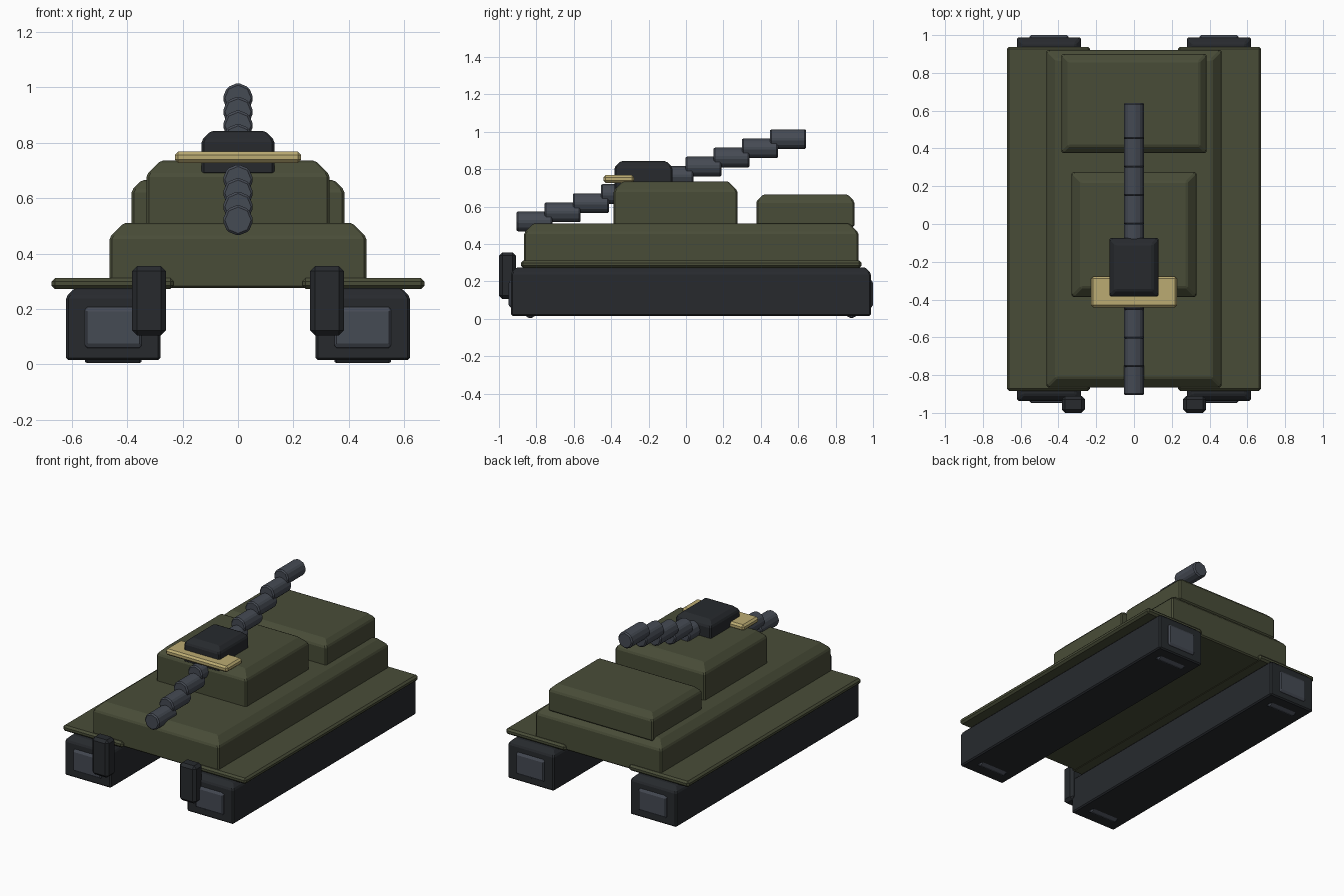
import bpy, bmesh
from math import cos, sin, pi

if "Cube" in bpy.data.objects:
    bpy.data.objects.remove(bpy.data.objects["Cube"])


def material(name, rgb):
    m = bpy.data.materials.new(name)
    m.diffuse_color = (*rgb, 1)
    m.use_nodes = True
    m.node_tree.nodes["Principled BSDF"].inputs["Base Color"].default_value = m.diffuse_color
    return m


GREEN = material("olive", (0.066, 0.073, 0.039))
BLACK = material("dark", (0.020, 0.023, 0.027))
STEEL = material("steel", (0.060, 0.069, 0.088))
TAN = material("tan", (0.50, 0.41, 0.17))


def finish(name, bm, mat, edge):
    bmesh.ops.recalc_face_normals(bm, faces=bm.faces)
    me = bpy.data.meshes.new(name)
    bm.to_mesh(me)
    bm.free()
    me.materials.append(mat)
    ob = bpy.data.objects.new(name, me)
    bpy.context.collection.objects.link(ob)
    b = ob.modifiers.new("edge_bevel", 'BEVEL')
    b.width, b.segments, b.limit_method = edge, 1, 'ANGLE'
    return ob


def box(name, lo, hi, mat, chamfer=0.0, edge=0.008):
    """Box between two corners, optionally with a chamfered top rim."""
    bm = bmesh.new()
    bmesh.ops.create_cube(bm, size=1)
    for v in bm.verts:
        v.co = [l + (c + 0.5) * (h - l) for c, l, h in zip(v.co, lo, hi)]
    if chamfer:
        rim = [e for e in bm.edges if all(abs(v.co.z - hi[2]) < 1e-5 for v in e.verts)]
        bmesh.ops.bevel(bm, geom=rim, offset=chamfer, segments=1, affect='EDGES')
    return finish(name, bm, mat, edge)


def prism(name, sides, r, length, center, axis, mat, edge):
    """Regular prism along x or y with a corner pointing up."""
    bm = bmesh.new()
    cx, cy, cz = center
    rings = []
    for s in (-length / 2, length / 2):
        ring = []
        for i in range(sides):
            a = pi / 2 + 2 * pi * i / sides
            u, w = r * cos(a), r * sin(a)
            p = (cx + s, cy + u, cz + w) if axis == 'x' else (cx + u, cy + s, cz + w)
            ring.append(bm.verts.new(p))
        bm.faces.new(ring)
        rings.append(ring)
    a, b = rings
    for i in range(sides):
        j = (i + 1) % sides
        bm.faces.new((a[i], a[j], b[j], b[i]))
    return finish(name, bm, mat, edge)


# Hull, turret and rear deck
box("hull", (-0.463, -0.865, 0.275), (0.463, 0.922, 0.51), GREEN, 0.05)
box("turret", (-0.33, -0.387, 0.49), (0.33, 0.275, 0.735), GREEN, 0.05)
box("rear_deck", (-0.384, 0.376, 0.49), (0.384, 0.90, 0.665), GREEN, 0.037)

# Hatch and tan crossbar
box("hatch", (-0.131, -0.383, 0.685), (0.131, -0.073, 0.842), BLACK, 0.032)
box("crossbar", (-0.228, -0.442, 0.727), (0.228, -0.277, 0.768), TAN, edge=0.012)

# Running gear, mirrored left and right
for side, s in (("left", -1), ("right", 1)):
    def span(a, b):
        return sorted((s * a, s * b))
    x0, x1 = span(0.28, 0.62)
    box(f"track_{side}", (x0, -0.936, 0.015), (x1, 0.988, 0.275), BLACK, 0.03)
    x0, x1 = span(0.232, 0.673)
    box(f"fender_{side}", (x0, -0.883, 0.272), (x1, 0.938, 0.311), GREEN, edge=0.012)
    x0, x1 = span(0.26, 0.382)
    box(f"front_bracket_{side}", (x0, -1.0, 0.105), (x1, -0.91, 0.355), BLACK, edge=0.018)
    for end, y in (("front", -0.833), ("rear", 0.885)):
        prism(f"wheel_{end}_{side}", 6, 0.133, 0.205, (s * 0.45, y, 0.133), 'x', STEEL, 0.008)

# Stepped octagonal barrel rising to the rear
for i in range(10):
    prism(f"barrel_segment_{i + 1}", 8, 0.056, 0.193,
          (0, -0.81 + 0.1506 * i, 0.52 + 0.0489 * i), 'y', STEEL, 0.008)
